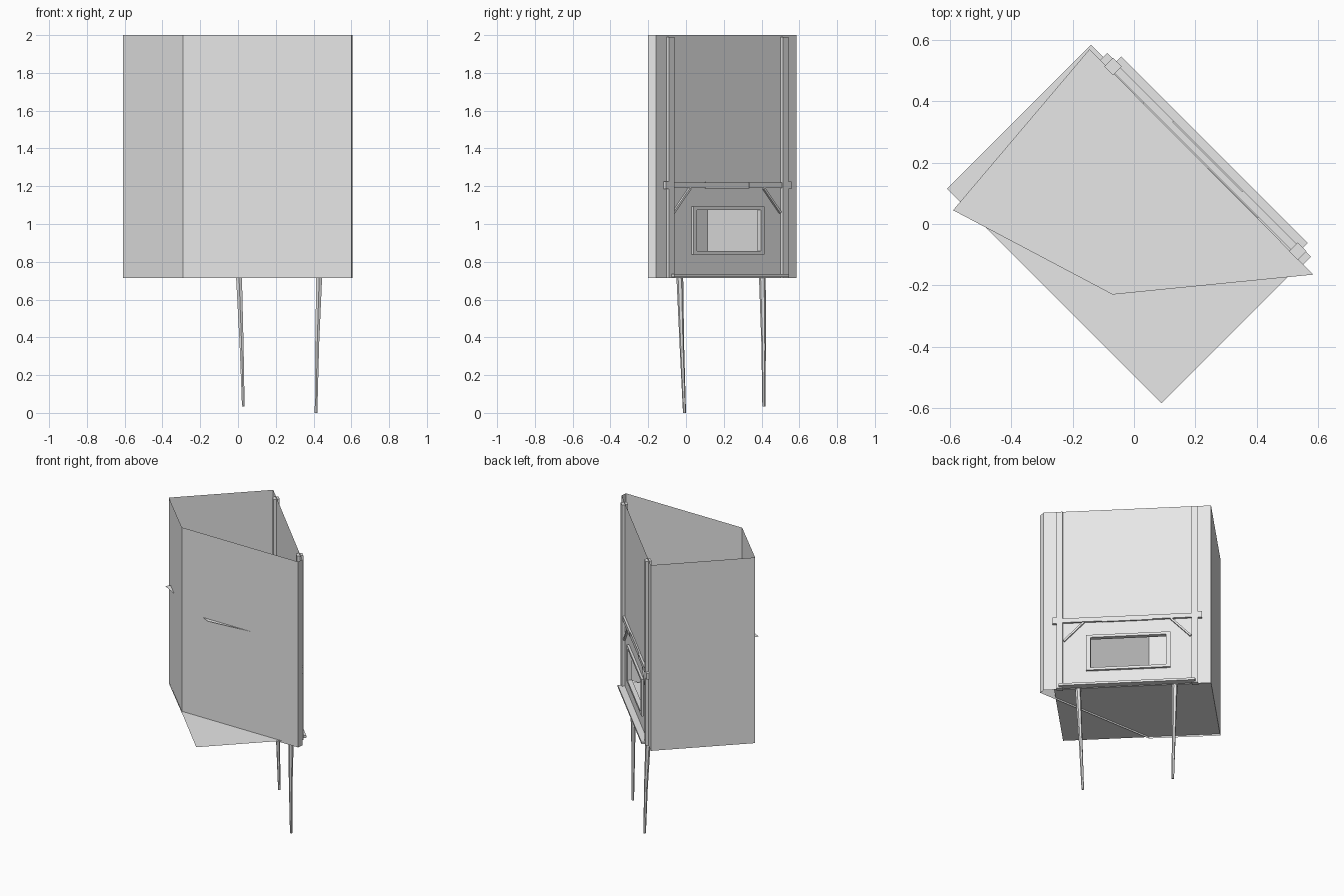
import bpy, bmesh, math
from mathutils import Matrix, Vector

cube = bpy.data.objects.get("Cube")
if cube:
    bpy.data.objects.remove(cube, do_unlink=True)

grey = bpy.data.materials.new("plain grey")
grey.use_nodes = True
COLOUR = (0.8, 0.8, 0.8, 1)
grey.diffuse_color = COLOUR
grey.node_tree.nodes["Principled BSDF"].inputs["Base Color"].default_value = COLOUR

# Facade frame: local x runs along the wall, local y points inward
FACADE = Matrix.Translation((0.2325, 0.2125, 0)) @ Matrix.Rotation(math.radians(135), 4, 'Z')
HALF = 0.527
BOTTOM, TOP = 0.715, 2.0


def finish(name, bm):
    mesh = bpy.data.meshes.new(name)
    bm.to_mesh(mesh)
    bm.free()
    mesh.materials.append(grey)
    obj = bpy.data.objects.new(name, mesh)
    bpy.context.collection.objects.link(obj)
    return obj


def box(name, u, out, z, tilt=0.0):
    """Box on the facade from (min, max) ranges along, outward and up."""
    bm = bmesh.new()
    bmesh.ops.create_cube(bm, size=1)
    mid = Vector((sum(u) / 2, -sum(out) / 2, sum(z) / 2))
    size = (u[1] - u[0], out[1] - out[0], z[1] - z[0], 1)
    bm.transform(FACADE @ Matrix.Translation(mid) @ Matrix.Rotation(tilt, 4, 'Y')
                 @ Matrix.Diagonal(size))
    return finish(name, bm)


def sheet(name, points, z):
    bm = bmesh.new()
    bm.faces.new([bm.verts.new((x, y, z)) for x, y in points])
    return finish(name, bm)


def limb(name, points, radii, sides=6):
    """Tapered bent rod through the points."""
    bm = bmesh.new()
    rings = []
    for p, r in zip(points, radii):
        ring = bmesh.ops.create_circle(bm, segments=sides, radius=r,
                                       matrix=Matrix.Translation(p), cap_ends=False)
        rings.append(ring["verts"])
    for a, b in zip(rings, rings[1:]):
        for i in range(sides):
            j = (i + 1) % sides
            bm.faces.new((a[i], a[j], b[j], b[i]))
    for ring in (rings[0], rings[-1]):
        bm.faces.new(ring)
    bmesh.ops.recalc_face_normals(bm, faces=bm.faces)
    return finish(name, bm)


# Side and rear walls, open at the top
plan = [(-0.14, 0.585), (-0.61, 0.115), (-0.29, -0.2), (0.6, -0.2), (0.605, -0.16)]
bm = bmesh.new()
low = [bm.verts.new((x, y, BOTTOM)) for x, y in plan]
high = [bm.verts.new((x, y, TOP)) for x, y in plan]
for i in range(len(plan) - 1):
    bm.faces.new((low[i], low[i + 1], high[i + 1], high[i]))
finish("outer_walls", bm)

# Facade sheet with a window opening
us = [-HALF, -0.24, 0.255, HALF]
zs = [BOTTOM, 0.85, 1.08, TOP]
bm = bmesh.new()
grid = [[bm.verts.new(FACADE @ Vector((u, 0, z))) for u in us] for z in zs]
for r in range(3):
    for c in range(3):
        if (r, c) != (1, 1):
            bm.faces.new((grid[r][c], grid[r + 1][c], grid[r + 1][c + 1], grid[r][c + 1]))
finish("facade", bm)

# Floors
sheet("lower_floor", [(-0.14, 0.585), (-0.61, 0.115), (0.09, -0.585), (0.56, -0.115)], 0.727)
sheet("upper_floor", [(-0.145, 0.57), (-0.59, 0.045), (-0.07, -0.23), (0.585, -0.165)], 1.42)

# Window frame
deep = (-0.015, 0.015)
for name, u in (("window_left_jamb", (-0.258, -0.232)), ("window_right_jamb", (0.246, 0.272))):
    box(name, u, deep, (0.838, 1.092))
for name, z in (("window_sill", (0.838, 0.856)), ("window_lintel", (1.074, 1.092))):
    box(name, (-0.232, 0.246), deep, z)

# Posts, beam ends and braces on both sides
for side, s in (("left", -1), ("right", 1)):
    u = 0.426 * s
    box(side + "_post", (u - 0.02, u + 0.02), (-0.02, 0.02), (BOTTOM, 1.99))
    u = 0.455 * s
    box(side + "_beam_end", (u - 0.015, u + 0.015), (-0.018, 0.018), (1.184, 1.226))
    length, height = 0.125, 0.13
    tilt = math.atan2(length, height) * -s
    u, half = 0.3375 * s, math.hypot(length, height) / 2
    box(side + "_brace", (u - 0.006, u + 0.006), (0, 0.012), (1.125 - half, 1.125 + half), tilt)

# Cross beam in three lengths
box("cross_beam_left", (-0.44, -0.16), (-0.012, 0.014), (1.19, 1.22))
box("cross_beam_middle", (-0.16, 0.16), (-0.012, 0.01), (1.188, 1.222))
box("cross_beam_right", (0.16, 0.44), (-0.012, 0.014), (1.19, 1.22))

# Ledge along the foot of the facade
box("foot_ledge", (-0.43, 0.43), (0, 0.042), (0.72, 0.735))

# Bent stilts
radii = (0.018, 0.012, 0.008)
limb("left_stilt", [(0.43, -0.033, 0.727), (0.419, -0.022, 0.36), (0.413, -0.008, 0)], radii)
limb("right_stilt", [(0.005, 0.404, 0.727), (0.019, 0.411, 0.36), (0.028, 0.412, 0.035)], radii)
